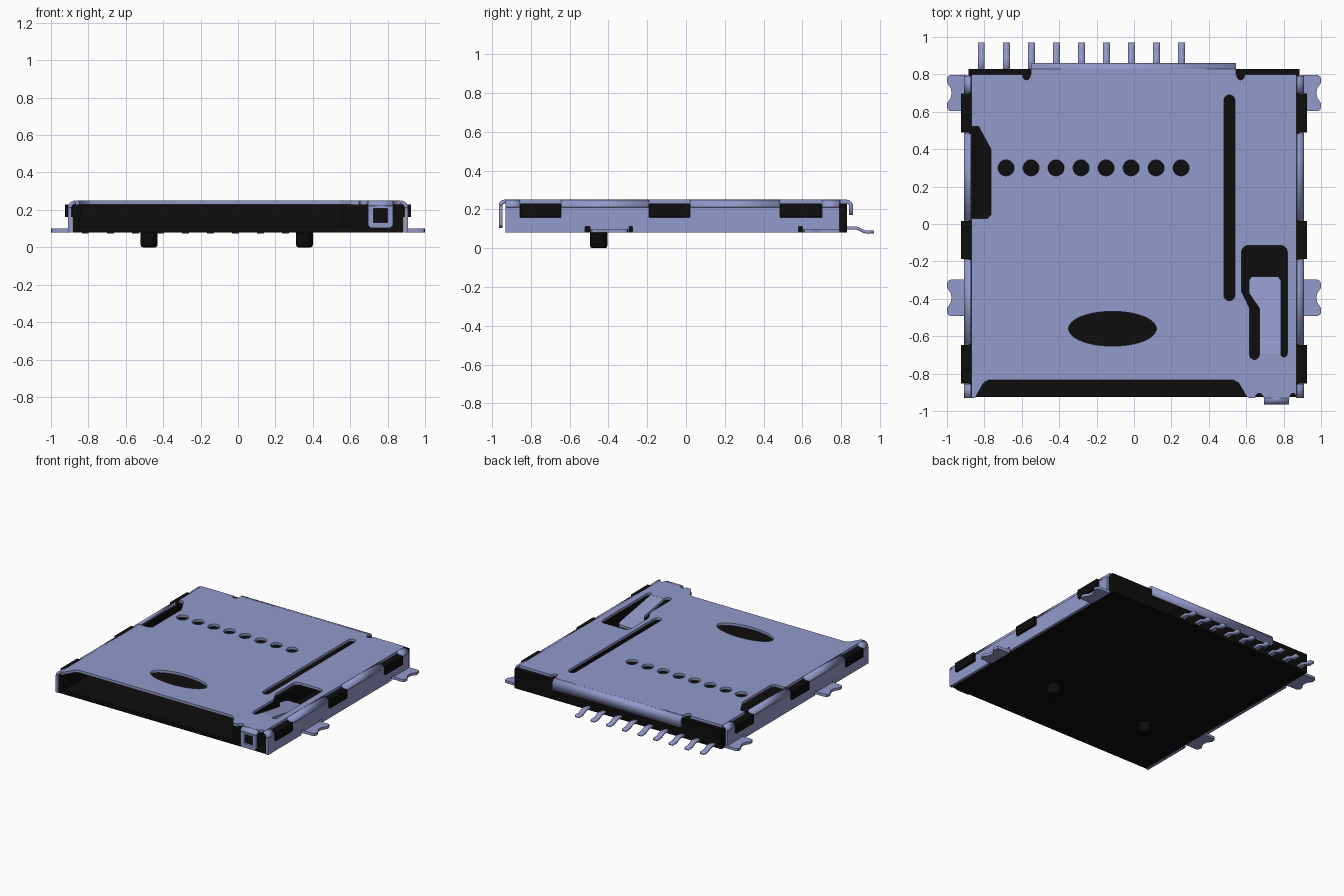
import bpy, bmesh, math
from mathutils import Matrix, Vector

if "Cube" in bpy.data.objects:
    bpy.data.objects.remove(bpy.data.objects["Cube"])


def material(name, rgb, rough):
    m = bpy.data.materials.new(name)
    m.use_nodes = True
    m.diffuse_color = (*rgb, 1)
    b = m.node_tree.nodes["Principled BSDF"]
    b.inputs["Base Color"].default_value = (*rgb, 1)
    b.inputs["Roughness"].default_value = rough
    return m


METAL = material("blue grey metal", (0.29, 0.32, 0.59), 0.5)
BLACK = material("black plastic", (0.004, 0.004, 0.004), 0.6)

# columns send local x, y, z to the world for plates lying in each plane
PLANES = {
    "xy": Matrix.Identity(3),
    "yz": Matrix(((0, 0, 1), (1, 0, 0), (0, 1, 0))),
    "xz": Matrix(((1, 0, 0), (0, 0, -1), (0, 1, 0))),
}


def finish(name, mesh, mat, smooth=False):
    bm = bmesh.new()
    bm.from_mesh(mesh)
    bmesh.ops.remove_doubles(bm, verts=bm.verts, dist=1e-5)
    bmesh.ops.recalc_face_normals(bm, faces=bm.faces)
    bm.to_mesh(mesh)
    bm.free()
    mesh.materials.clear()
    mesh.materials.append(mat)
    ob = bpy.data.objects.new(name, mesh)
    bpy.context.collection.objects.link(ob)
    if smooth:
        bpy.ops.object.select_all(action="DESELECT")
        ob.select_set(True)
        bpy.context.view_layer.objects.active = ob
        bpy.ops.object.shade_smooth_by_angle(angle=math.radians(35))
    return ob


def plate(name, loops, plane, centre, thick=0.02, mat=METAL):
    """Flat sheet: first loop is the outline, the others are holes."""
    cu = bpy.data.curves.new(name, "CURVE")
    cu.dimensions = "2D"
    cu.fill_mode = "BOTH"
    cu.extrude = thick / 2
    for pts in loops:
        s = cu.splines.new("POLY")
        s.points.add(len(pts) - 1)
        for p, (x, y) in zip(s.points, pts):
            p.co = (x, y, 0, 1)
        s.use_cyclic_u = True
    tmp = bpy.data.objects.new("tmp", cu)
    bpy.context.collection.objects.link(tmp)
    dg = bpy.context.evaluated_depsgraph_get()
    mesh = bpy.data.meshes.new_from_object(tmp.evaluated_get(dg))
    bpy.data.objects.remove(tmp)
    mesh.transform(Matrix.Translation(centre) @ PLANES[plane].to_4x4())
    return finish(name, mesh, mat, True)


def strip(name, path, axis, a, b, thick=0.02):
    """Bent sheet: a centre-line path swept from a to b along x or y."""
    def at(p, t):
        return (t, p[0], p[1]) if axis == "x" else (p[0], t, p[1])
    n = len(path)
    mesh = bpy.data.meshes.new(name)
    mesh.from_pydata([at(p, t) for t in (a, b) for p in path], [],
                     [(i, i + 1, n + i + 1, n + i) for i in range(n - 1)])
    ob = finish(name, mesh, METAL, True)
    mod = ob.modifiers.new("thickness", "SOLIDIFY")
    mod.thickness, mod.offset, mod.use_even_offset = thick, 0, True
    return ob


def box(name, x0, x1, y0, y1, z0, z1, mat=BLACK):
    bm = bmesh.new()
    bmesh.ops.create_cube(bm, size=1)
    for v in bm.verts:
        v.co = Vector(((x0 + x1) / 2 + v.co.x * (x1 - x0),
                       (y0 + y1) / 2 + v.co.y * (y1 - y0),
                       (z0 + z1) / 2 + v.co.z * (z1 - z0)))
    mesh = bpy.data.meshes.new(name)
    bm.to_mesh(mesh)
    bm.free()
    return finish(name, mesh, mat)


def arc(cx, cy, rx, ry, a0, a1, n):
    return [(cx + rx * math.cos(math.radians(a0 + (a1 - a0) * i / n)),
             cy + ry * math.sin(math.radians(a0 + (a1 - a0) * i / n)))
            for i in range(n + 1)]


def ring(cx, cy, rx, ry, n):
    return arc(cx, cy, rx, ry, 0, 360, n)[:-1]


def rect(x0, x1, y0, y1):
    return [(x0, y0), (x1, y0), (x1, y1), (x0, y1)]


PITCH = 0.1337
E = 0.87                     # flat half width of the cover
F, B = -0.93, 0.80           # front and back of the cover

# cover top with front, back and left cutouts in its outline
outline = [(-E, F), (-0.85, F), (-0.805, -0.85), (-0.78, -0.835),
           (0.53, -0.835), (0.56, -0.85), (0.60, -0.92), (0.615, F)]
outline += arc(0.67, F, 0.022, 0.025, 180, 0, 6)
outline += arc(0.85, F, 0.018, 0.025, 180, 0, 6)
outline += [(E, F), (E, B)]
outline += arc(0.57, B, 0.022, 0.03, 0, -180, 6) + [(0.545, B), (0.545, 0.83), (-0.55, 0.83), (-0.55, B)]
outline += arc(-0.575, B, 0.022, 0.03, 0, -180, 6)
outline += [(-E, B), (-E, 0.52), (-0.83, 0.52), (-0.765, 0.40),
            (-0.765, 0.05), (-0.785, 0.03), (-E, 0.03)]
holes = [ring(-0.684 + PITCH * i, 0.30, 0.043, 0.043, 20) for i in range(8)]
holes.append(ring(-0.115, -0.56, 0.235, 0.093, 48))
holes.append(arc(0.51, 0.66, 0.03, 0.03, 0, 180, 8) + arc(0.51, -0.38, 0.03, 0.03, 180, 360, 8))
# latch opening wrapping round the spring tongue
holes.append(arc(0.785, -0.15, 0.035, 0.035, 0, 90, 5) + arc(0.61, -0.15, 0.035, 0.035, 90, 180, 5)
             + [(0.575, -0.36), (0.618, -0.45)] + arc(0.644, -0.70, 0.026, 0.025, 180, 360, 6)
             + [(0.67, -0.69), (0.785, -0.69)] + arc(0.802, -0.69, 0.018, 0.022, 180, 360, 6))
plate("cover_top", [outline] + holes, "xy", (0, 0, 0.24))

# spring tongue dipping into the housing
tongue = plate("spring_tongue", [[(0.67, -0.695), (0.785, -0.695), (0.785, -0.30), (0.77, -0.28), (0.63, -0.28),
                                  (0.615, -0.30), (0.615, -0.37), (0.67, -0.45)]],
               "xy", (0, 0, 0.24))
for v in tongue.data.vertices:
    v.co.z -= 0.17 * (v.co.y + 0.695)

# cover sides, rounded upper edges, lugs and solder feet
windows = [(-0.855, -0.645), (-0.19, 0.02), (0.485, 0.70)]
wall = [(F, 0.08)]
for y0, y1 in ((-0.52, -0.495), (-0.295, -0.275), (0.58, 0.60)):
    wall += [(y0, 0.08), (y0, 0.112), (y1, 0.112), (y1, 0.08)]
wall += [(0.79, 0.08), (0.79, 0.21)]
for y0, y1 in reversed(windows):
    wall += [(y1, 0.21), (y1, 0.158), (y0, 0.158), (y0, 0.21)]
wall.append((F, 0.21))
foot = [(0.89, 0.097), (0.98, 0.097), (0.995, 0.09), (1.0, 0.075), (1.0, 0.055), (0.98, 0.025), (0.975, 0.0)]
foot += [(x, -y) for x, y in reversed(foot[:-1])]
for side, s in (("left", 1), ("right", -1)):
    plate(f"{side}_cover_wall", [wall], "yz", (s * 0.90, 0, 0))
    bend = [(s * x, z) for x, z in arc(E, 0.21, 0.03, 0.03, 0, 90, 6)]
    ends = [F] + [y for w in windows for y in w] + [0.79]
    for i in range(0, len(ends), 2):
        strip(f"{side}_cover_edge_{i // 2 + 1}", bend, "y", ends[i], ends[i + 1])
    for i, (y0, y1) in enumerate(windows):
        xs = sorted((s * 0.84, s * 0.925))
        box(f"{side}_lug_{i + 1}", *xs, y0 + 0.003, y1 - 0.003, 0.163, 0.229)
    for i, y in enumerate((-0.395, 0.70)):
        plate(f"{side}_solder_foot_{i + 1}", [[(s * px, py + y) for px, py in foot]], "xy", (0, 0, 0.09))

# back flap folded over the rear edge
strip("back_flap", [(0.82, 0.24)] + arc(0.826, 0.215, 0.025, 0.025, 90, 0, 6) + [(0.851, 0.17)],
      "x", -0.55, 0.545)

# front hook with its square window
strip("front_hook", [(F - 0.0, 0.24)] + arc(-0.935, 0.22, 0.02, 0.02, 90, 180, 5),
      "x", 0.695, 0.83)
plate("front_hook_frame", [[(0.71, 0.103), (0.815, 0.103), (0.83, 0.118), (0.83, 0.22),
                            (0.695, 0.22), (0.695, 0.118)], rect(0.725, 0.80, 0.132, 0.207)],
      "xz", (0, -0.955, 0))

# plastic housing
HW = 0.886
box("housing_floor", -HW, HW, -0.925, 0.83, 0.08, 0.11)
box("housing_left_wall", 0.84, HW, -0.925, 0.78, 0.1, 0.228)
box("housing_right_wall", -HW, -0.85, -0.925, 0.78, 0.1, 0.228)
box("housing_back_wall", -HW, HW, 0.72, 0.83, 0.1, 0.229)
box("housing_divider", 0.56, 0.60, -0.83, 0.74, 0.1, 0.228)
box("housing_front_corner", 0.60, HW, -0.925, -0.80, 0.1, 0.228)

# locating pegs
for i, x in enumerate((-0.475, 0.355)):
    bm = bmesh.new()
    bmesh.ops.create_cone(bm, cap_ends=True, segments=24, radius1=0.045, radius2=0.045, depth=0.1,
                          matrix=Matrix.Translation((x, -0.45, 0.05)))
    low = [e for e in bm.edges if all(v.co.z < 0.01 for v in e.verts)]
    bmesh.ops.bevel(bm, geom=low, offset=0.012, segments=2, affect="EDGES", profile=0.5)
    me = bpy.data.meshes.new("peg")
    bm.to_mesh(me)
    bm.free()
    finish(f"locating_peg_{i + 1}", me, BLACK, True)

# row of contact pins
pin = [(0.80, 0.104), (0.875, 0.104), (0.89, 0.1), (0.915, 0.087), (0.93, 0.083), (0.97, 0.083)]
for i in range(9):
    x = -0.816 + PITCH * i
    strip(f"contact_pin_{i + 1}", pin, "x", x - 0.018, x + 0.018, 0.016)
